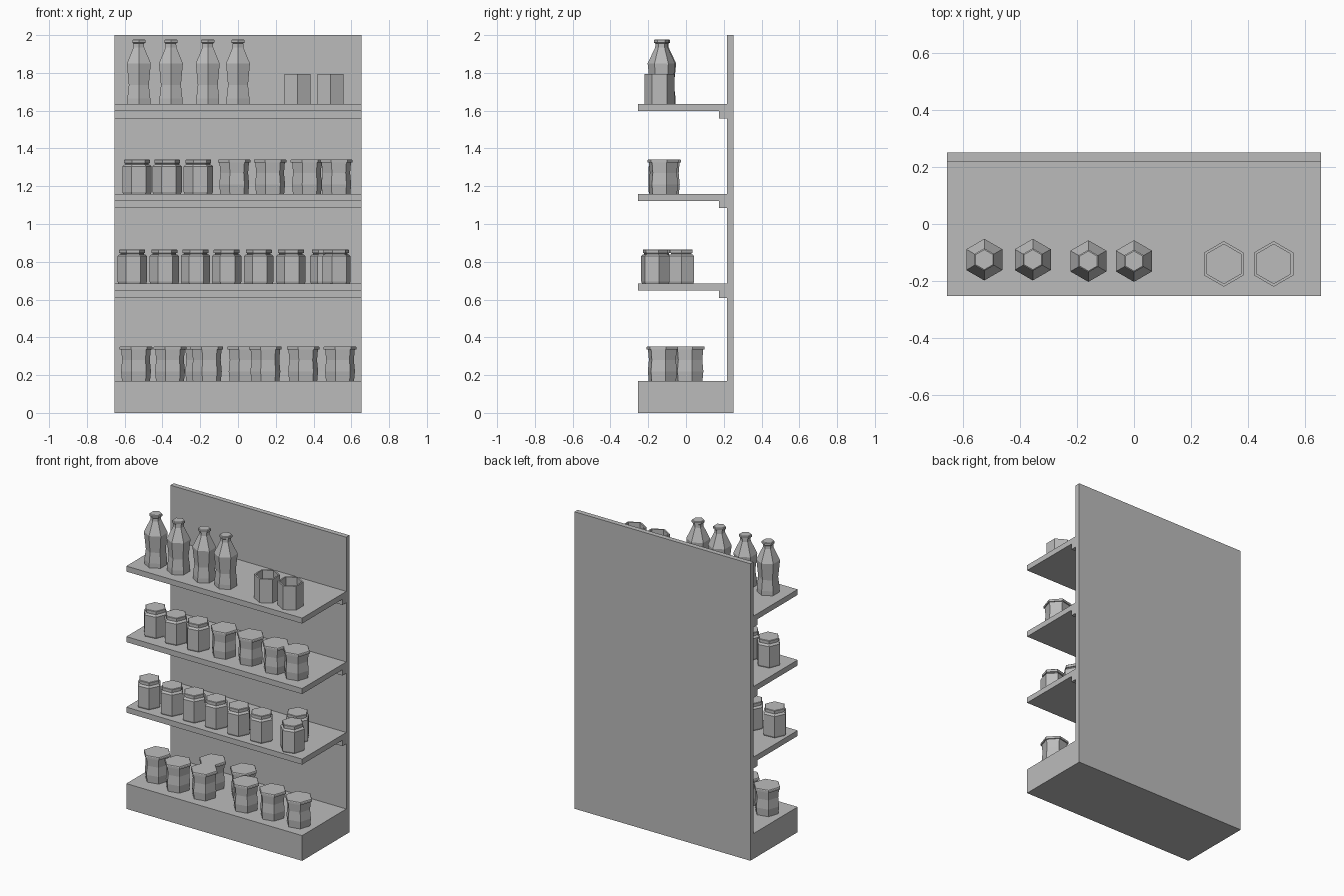
import bpy, bmesh
from math import cos, sin, pi, radians

if "Cube" in bpy.data.objects:
    bpy.data.objects.remove(bpy.data.objects["Cube"], do_unlink=True)

grey = bpy.data.materials.new("plain grey")
grey.use_nodes = True
GREY = (0.5, 0.5, 0.5, 1)
grey.diffuse_color = GREY
grey.node_tree.nodes["Principled BSDF"].inputs["Base Color"].default_value = GREY


def finish(name, bm):
    bmesh.ops.recalc_face_normals(bm, faces=bm.faces)
    mesh = bpy.data.meshes.new(name)
    bm.to_mesh(mesh)
    bm.free()
    mesh.materials.append(grey)
    obj = bpy.data.objects.new(name, mesh)
    bpy.context.collection.objects.link(obj)
    return obj


def board(name, y0, y1, z0, z1):
    """Full-width board spanning the given depth and height."""
    bm = bmesh.new()
    bmesh.ops.create_cube(bm, size=1)
    for v in bm.verts:
        v.co = (v.co.x * WIDTH, y0 if v.co.y < 0 else y1, z0 if v.co.z < 0 else z1)
    return finish(name, bm)


def turned(name, profile, x, y, z, turn):
    """Six-sided vessel from (radius, height) rings, capped at both ends."""
    bm = bmesh.new()
    rings = []
    for r, h in profile:
        angles = [radians(turn) + k * pi / 3 for k in range(6)]
        rings.append([bm.verts.new((r * cos(a), r * sin(a), h)) for a in angles])
    for low, high in zip(rings, rings[1:]):
        for k in range(6):
            n = (k + 1) % 6
            bm.faces.new((low[k], low[n], high[n], high[k]))
    bm.faces.new(rings[0][::-1])
    bm.faces.new(rings[-1])
    obj = finish(name, bm)
    obj.location = (x, y, z)
    return obj


WIDTH = 1.31
FRONT, WALL, BACK = -0.253, 0.217, 0.251

# Rack: back panel, plinth and three shelves with rear support rails
board("back_panel", WALL, BACK, 0, 2)
board("plinth", FRONT, WALL, 0, 0.17)
SHELVES = {"lower": 0.685, "middle": 1.16, "upper": 1.635}
for label, top in SHELVES.items():
    board(label + "_shelf", FRONT, WALL, top - 0.037, top)
    board(label + "_shelf_rail", 0.176, WALL, top - 0.076, top - 0.037)

# Vessel profiles
BOTTLE = [(.070, 0), (.070, .03), (.061, .10), (.073, .215), (.033, .30),
          (.032, .32), (.040, .325), (.040, .338), (.035, .342)]
CUP = [(.080, 0), (.080, .16), (.069, .16), (.069, .015)]
JAR = [(.074, 0), (.078, .01), (.078, .145), (.070, .153), (.062, .155),
       (.062, .160), (.069, .162), (.069, .178), (.066, .181)]
POT = [(.076, 0), (.081, .05), (.075, .11), (.080, .165),
       (.088, .165), (.088, .178), (.085, .182)]

# Placement on each level: profile, then (x, y, turn)
ROWS = [
    ("bottle", BOTTLE, SHELVES["upper"],
     [(-.525, -.125, 30), (-.355, -.125, 30), (-.16, -.13, 30), (0, -.13, 30)]),
    ("cup", CUP, SHELVES["upper"], [(.315, -.14, 30), (.49, -.14, 30)]),
    ("small_jar", JAR, SHELVES["middle"],
     [(-.535, -.115, 8), (-.375, -.125, 8), (-.21, -.125, 8)]),
    ("wide_pot", POT, SHELVES["middle"],
     [(-.02, -.12, 12), (.17, -.11, 12), (.365, -.12, 12), (.52, -.12, 12)]),
    ("jar", JAR, SHELVES["lower"],
     [(-.56, -.145, 4), (-.39, -.145, 4), (-.225, -.145, 4), (-.06, -.145, 4),
      (.11, -.15, 4), (.28, -.15, 4), (.52, -.162, 14), (.46, -.025, 0)]),
    ("pot", POT, 0.17,
     [(-.54, -.09, 12), (-.36, -.125, 12), (-.165, -.125, 12), (-.2, .015, 12),
      (.145, -.125, 12), (.03, .015, 12), (.345, -.125, 12), (.54, -.125, 12)]),
]
for name, profile, z, places in ROWS:
    for i, (x, y, turn) in enumerate(places, 1):
        turned(f"{name}_{i}", profile, x, y, z, turn)
